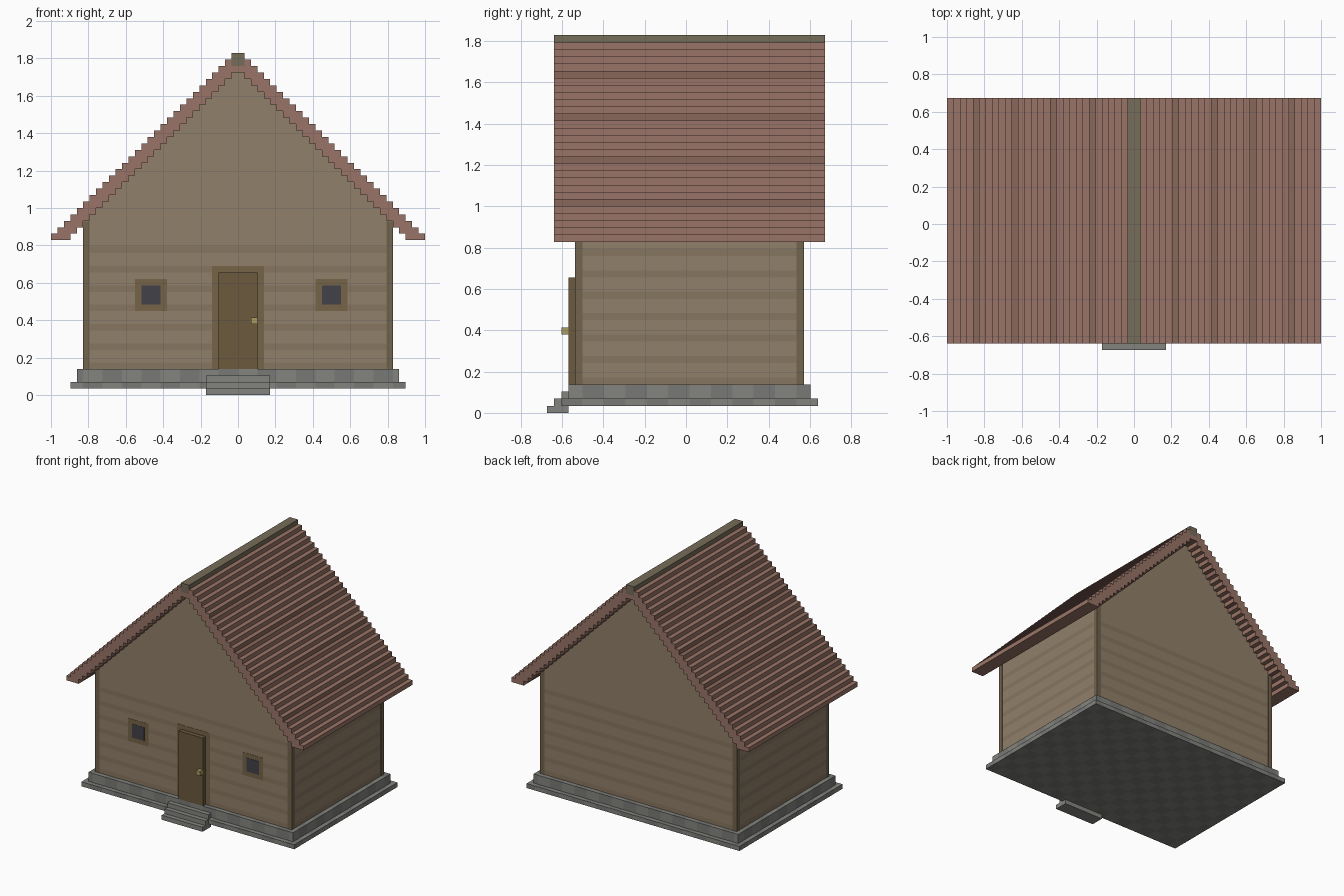
import bpy, bmesh
from mathutils import Vector

if "Cube" in bpy.data.objects:
    bpy.data.objects.remove(bpy.data.objects["Cube"])

V = 1 / 29          # grid unit: the house is built on a block grid
YC = 0.5            # house centre in y (steps stick out in front)
E = 0.05            # small lift for flush trim


def mat(name, rgb):
    m = bpy.data.materials.new(name)
    m.diffuse_color = (*rgb, 1)
    m.use_nodes = True
    m.node_tree.nodes["Principled BSDF"].inputs["Base Color"].default_value = m.diffuse_color
    return m


WALL = mat("plank_light", (0.285, 0.215, 0.142))
WALL2 = mat("plank_dark", (0.245, 0.182, 0.118))
POST = mat("post_wood", (0.17, 0.125, 0.075))
TRIM = mat("trim_wood", (0.18, 0.125, 0.065))
DOOR = mat("door_wood", (0.145, 0.10, 0.048))
GLASS = mat("dark_glass", (0.055, 0.052, 0.065))
BRASS = mat("brass", (0.40, 0.33, 0.12))
TILE = mat("roof_tile", (0.32, 0.175, 0.135))
TILE2 = mat("roof_tile_dark", (0.25, 0.135, 0.105))
RIDGE = mat("ridge_wood", (0.18, 0.15, 0.10))
STONE = mat("stone", (0.23, 0.23, 0.215))
STONE2 = mat("stone_dark", (0.19, 0.19, 0.18))


def finish(name, bm, mats, pick=None):
    """Scale from grid units, assign materials by face, link."""
    bmesh.ops.recalc_face_normals(bm, faces=bm.faces)
    if pick:
        for f in bm.faces:
            f.material_index = pick(f.calc_center_median(), f.normal)
    bmesh.ops.scale(bm, vec=(V, V, V), verts=bm.verts)
    me = bpy.data.meshes.new(name)
    bm.to_mesh(me)
    bm.free()
    for m in mats:
        me.materials.append(m)
    ob = bpy.data.objects.new(name, me)
    bpy.context.collection.objects.link(ob)
    return ob


def box_bm(x, y, z):
    bm = bmesh.new()
    bmesh.ops.create_cube(bm, size=1)
    for v in bm.verts:
        v.co = Vector([(a + b) / 2 + c * (b - a) for (a, b), c in zip((x, y, z), v.co)])
    return bm


def box(name, x, y, z, m):
    return finish(name, box_bm(x, y, z), [m])


def extrude_y(pts, y0, y1):
    bm = bmesh.new()
    f = bm.faces.new([bm.verts.new((x, y0, z)) for x, z in pts])
    r = bmesh.ops.extrude_face_region(bm, geom=[f])
    bmesh.ops.translate(bm, vec=(0, y1 - y0, 0),
                        verts=[g for g in r["geom"] if isinstance(g, bmesh.types.BMVert)])
    return bm


def cut(bm, axis, values):
    n = Vector([i == axis for i in range(3)])
    for c in values:
        bmesh.ops.bisect_plane(bm, geom=bm.verts[:] + bm.edges[:] + bm.faces[:],
                               plane_co=n * c, plane_no=n)


def mirror(pts):
    return [(-x, z) for x, z in reversed(pts)]


# Stone plinth, two courses with a checker of blocks
for name, hx, hy, z0, z1 in (("plinth_lower", 26, 18, 1, 2), ("plinth_upper", 25, 17, 2, 4)):
    bm = box_bm((-hx, hx), (YC - hy, YC + hy), (z0, z1))
    cut(bm, 0, range(-24, 25, 3))
    cut(bm, 1, [YC + i for i in range(-15, 16, 3)])
    finish(name, bm, [STONE, STONE2],
           lambda c, n: int((c.x + 30) // 3 + (c.y - YC + 30) // 3 + z0) % 2)

# Entrance steps
for i in range(3):
    box(f"step_{i + 1}", (-5, 5), (-19.5 + i, -16.5 + min(i, 1)), (i, i + 1), STONE)

# Walls with stepped gables and plank stripes
half = [(24, 4)] + [(26 - k, z) for k in range(2, 26)
                    for z in ((25 + k,) if k == 2 else (24 + k, 25 + k))]
bm = extrude_y(half + mirror(half), YC - 16, YC + 16)
cut(bm, 2, [z for z in range(5, 27) if z % 3 != 0])
finish("walls", bm, [WALL, WALL2],
       lambda c, n: int(c.z < 24 and int(c.z) % 3 == 1 and abs(n.z) < 0.5))

# Corner posts
for sx, xn in ((-1, "left"), (1, "right")):
    for sy, yn in ((-1, "front"), (1, "back")):
        box(f"corner_post_{yn}_{xn}", sorted((sx * 23, sx * (24 + E))),
            sorted((YC + sy * 15, YC + sy * (16 + E))), (4, 26.9), POST)

# Door, frame and knob
box("door_frame", (-4, 4), (-15.5 - E, -15), (4, 20), TRIM)
box("door", (-3, 3), (-16.5, -15), (4, 19), DOOR)
box("door_knob", (2, 3), (-17.5, -16.4), (11, 12), BRASS)

# Windows
for side, x in (("left", -16), ("right", 12)):
    box(f"window_frame_{side}", (x, x + 5), (-15.5 - E, -15), (13, 18), TRIM)
    box(f"window_glass_{side}", (x + 1, x + 4), (-15.5 - 2 * E, -15), (14, 17), GLASS)

# Stepped roof from one staircase profile
outer = [(29 - k, z) for k in range(28) for z in (24 + k, 25 + k)] + [(1, 52), (1, 51)]
inner = [(26 - k, z) for k in range(26) for z in (24 + k, 25 + k)]
bm = extrude_y(outer + mirror(outer) + inner_l if (inner_l := [(-x, z) for x, z in inner] + inner[::-1]) else [],
               YC - 19, YC + 19)
finish("roof", bm, [TILE, TILE2],
       lambda c, n: int(abs(n.y) < 0.5 and int(29 - abs(c.x) - (0.5 if n.z < 0.5 else 0) + 0.5) % 6 == 5))

# Ridge beam
box("ridge_cap", (-1, 1), (YC - 19, YC + 19), (51, 53), RIDGE)
